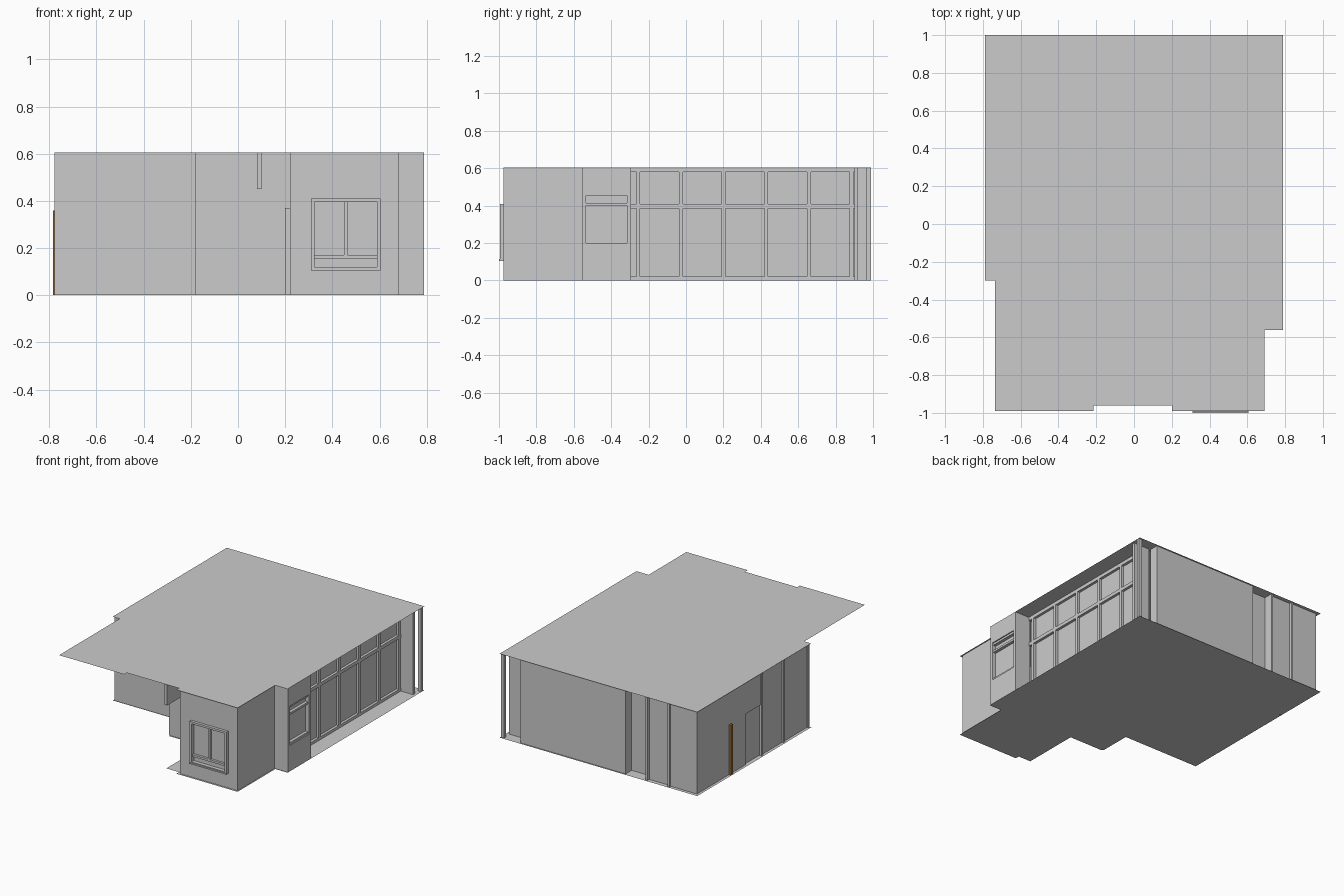
import bpy

if "Cube" in bpy.data.objects:
    bpy.data.objects.remove(bpy.data.objects["Cube"])

H = 0.605   # wall height
T = 0.02    # wall thickness


def slab(name, pts, z):
    # flat sheet from an outline
    me = bpy.data.meshes.new(name)
    me.from_pydata([(x, y, z) for x, y in pts], [], [list(range(len(pts)))])
    ob = bpy.data.objects.new(name, me)
    bpy.context.collection.objects.link(ob)
    return ob


def box(name, x0, x1, y0, y1, z0=0.0, z1=H):
    v = [(x, y, z) for z in (z0, z1) for x, y in ((x0, y0), (x1, y0), (x1, y1), (x0, y1))]
    f = [(3, 2, 1, 0), (4, 5, 6, 7)] + [(i, (i + 1) % 4, (i + 1) % 4 + 4, i + 4) for i in range(4)]
    me = bpy.data.meshes.new(name)
    me.from_pydata(v, [], f)
    ob = bpy.data.objects.new(name, me)
    bpy.context.collection.objects.link(ob)
    return ob


# roof and floor sheets
slab("roof", [(-.79, 1), (-.79, -.3), (-.735, -.3), (-.735, -.99), (-.215, -.99), (-.215, -.96),
              (.2, -.96), (.2, -.99), (.69, -.99), (.69, -.56), (.788, -.56), (.788, 1)][::1], H)
slab("floor", [(-.79, 1), (-.79, -.3), (-.17, -.3), (-.17, -.54), (.1, -.54), (.1, -.96),
               (.2, -.96), (.2, -.99), (.69, -.99), (.69, -.56), (.788, -.56), (.788, 1)], 0)

# front walls, stepping around the porch
box("front_left_wall", -.77, -.18, -.295, -.275)
box("porch_side_wall", -.18, -.16, -.53, -.275)
box("porch_back_wall", -.18, .22, -.53, -.51)
box("entry_beam", .08, .1, -.95, -.53, .45, H)
box("bay_left_wall", .22, .24, -.975, -.51)
box("bay_right_wall", .67 - T + .01, .68, -.975, -.545)
box("entry_door", .2, .22, -.8, -.62, 0, .37)

# front bay wall around the window opening
wx0, wx1, wz0, wz1 = .31, .605, .105, .41
box("bay_wall_left", .22, wx0, -.975, -.955)
box("bay_wall_right", wx1, .68, -.975, -.955)
box("bay_wall_below", wx0, wx1, -.975, -.955, 0, wz0)
box("bay_wall_above", wx0, wx1, -.975, -.955, wz1, H)
# bay window: projecting frame, mullion, low transom, sill, glass
for i, (a, b) in enumerate(((wx0, wx0 + .015), (wx1 - .015, wx1))):
    box(f"bay_frame_side_{i}", a, b, -.995, -.955, wz0, wz1)
for i, (a, b) in enumerate(((wz0, wz0 + .015), (wz1 - .015, wz1))):
    box(f"bay_frame_rail_{i}", wx0, wx1, -.995, -.955, a, b)
box("bay_transom", wx0, wx1, -.985, -.96, .155, .17)
box("bay_mullion", .45, .465, -.985, -.96, .17, wz1)
box("bay_sill", wx0, wx1, -1, -.975, wz0, wz0 + .01)
box("bay_glass", wx0, wx1, -.968, -.962, wz0, wz1)

# right front room: return walls, spandrels, framed window
box("right_return_front", .67, .788, -.555, -.535)
box("right_return_back", .66, .788, -.315, -.295)
box("right_spandrel_low", .768, .788, -.54, -.3, 0, .185)
box("right_spandrel_high", .768, .788, -.54, -.3, .47, H)
box("right_window_glass", .752, .758, -.54, -.3, .18, .47)
for i, (a, b) in enumerate(((.185, .2), (.4, .415), (.455, .47))):
    box(f"right_window_rail_{i}", .755, .78, -.54, -.3, a, b)

# recessed glass wall along the terrace
box("terrace_glass", .645, .651, -.3, .91)
for i in range(6):
    y = -.265 + i * .228
    box(f"terrace_mullion_{i}", .64, .67, y, y + .02)
for i, (a, b) in enumerate(((0, .02), (.385, .41), (.58, H))):
    box(f"terrace_rail_{i}", .64, .67, -.3, .91, a, b)
box("terrace_end_wall", .64, .768, .9, .92)
box("corner_post", .76, .785, .965, .988)

# back walls
box("back_wall", -.21, .63, .92, .988)
box("back_recess", -.38, -.2, .9, .92)
for i, x in enumerate((-.385, -.56)):
    box(f"back_post_{i}", x, x + .015, .915, .988)
box("back_panel_middle", -.55, -.38, .945, .968)
box("back_panel_left", -.77, -.55, .945, .975)

# left walls with posts and a doorway
box("left_wall_back", -.77, -.75, .6, .975)
box("left_wall_middle", -.77, -.75, .42, .6)
box("left_wall_above_door", -.77, -.75, .24, .42, .365, H)
box("left_door", -.76, -.75, .24, .42, 0, .365)
box("left_wall_front", -.768, -.75, -.28, .24)
for i, y in enumerate((.235, -.015, -.295)):
    box(f"left_post_{i}", -.778, -.75, y, y + .015)
leaf = box("brown_door_edge", -.785, -.77, .585, .61, 0, .36)
mat = bpy.data.materials.new("brown_wood")
mat.diffuse_color = (.35, .16, .04, 1)
mat.use_nodes = True
mat.node_tree.nodes["Principled BSDF"].inputs["Base Color"].default_value = mat.diffuse_color
leaf.data.materials.append(mat)
